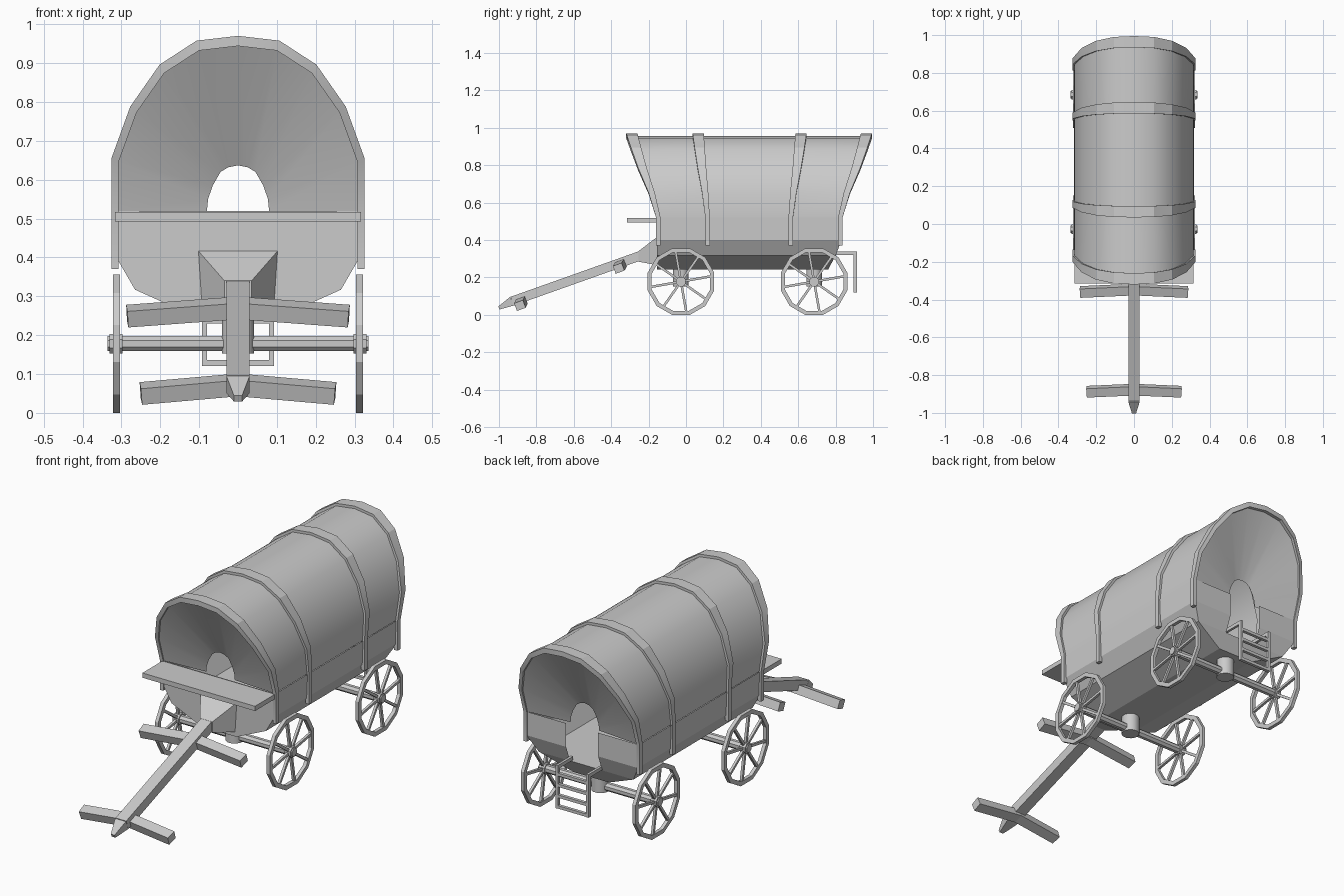
import bpy, bmesh, math
from mathutils import Vector as V

if "Cube" in bpy.data.objects:
    bpy.data.objects.remove(bpy.data.objects["Cube"])


def make(name, verts, faces, smooth=None):
    me = bpy.data.meshes.new(name)
    me.from_pydata([tuple(v) for v in verts], [], faces)
    bm = bmesh.new()
    bm.from_mesh(me)
    bmesh.ops.remove_doubles(bm, verts=bm.verts, dist=1e-5)
    bmesh.ops.recalc_face_normals(bm, faces=bm.faces)
    bm.to_mesh(me)
    bm.free()
    ob = bpy.data.objects.new(name, me)
    bpy.context.collection.objects.link(ob)
    if smooth:
        bpy.ops.object.select_all(action='DESELECT')
        ob.select_set(True)
        bpy.context.view_layer.objects.active = ob
        bpy.ops.object.shade_smooth_by_angle(angle=math.radians(smooth))
    return ob


def loft(rings, caps=True, close=False):
    """Skin equal closed rings of points; close joins last ring to first."""
    n, m = len(rings[0]), len(rings)
    verts = [p for r in rings for p in r]
    faces = [(i * n + j, i * n + (j + 1) % n,
              (i + 1) % m * n + (j + 1) % n, (i + 1) % m * n + j)
             for i in range(m if close else m - 1) for j in range(n)]
    if caps and not close:
        faces += [tuple(range(n)), tuple(range((m - 1) * n, m * n))]
    return verts, faces


def merge(*parts):
    verts, faces = [], []
    for v, f in parts:
        k = len(verts)
        verts += v
        faces += [tuple(i + k for i in q) for q in f]
    return verts, faces


def beam(p, q, w, h, up=(0, 0, 1), end=1.0, n=4):
    """Bar from p to q; rectangular (n=4) or round with n sides."""
    p, q = V(p), V(q)
    d = (q - p).normalized()
    s = d.cross(V(up)).normalized()
    u = s.cross(d)
    k = math.sqrt(0.5) if n == 4 else 0.5
    ang = [2 * math.pi * (i + 0.5) / n for i in range(n)]
    return loft([[c + s * (w * k * f * math.cos(a)) + u * (h * k * f * math.sin(a)) for a in ang]
                 for c, f in ((p, 1), (q, end))])


# Half arch of the canvas (x, z) and how far it has flared at each point
half = [(.315, .52), (.315, .65), (.268, .78), (.195, .885), (.103, .945), (0, .957)]
flare = [0, .25, .6, .84, .97, 1]
arch = half + [(-x, z) for x, z in half[-2::-1]]
flare = flare + flare[-2::-1]
hole_half = [(.08, .52), (.077, .55), (.065, .585), (.045, .62), (.025, .632), (0, .637)]
hole = hole_half + [(-x, z) for x, z in hole_half[-2::-1]]


def strip(rows):
    n = len(rows[0])
    return ([p for r in rows for p in r],
            [(i * n + j, i * n + j + 1, (i + 1) * n + j + 1, (i + 1) * n + j)
             for i in range(len(rows) - 1) for j in range(n - 1)])


def arch_row(y0, y1, sx=1, sz=1):
    return [(x * sx, y0 + (y1 - y0) * t, .52 + (z - .52) * sz) for (x, z), t in zip(arch, flare)]


# Canvas tunnel with a drawn-in funnel at each end
front, back = arch_row(-.155, -.315), arch_row(.832, .985)
make("canvas_cover", *strip([[(x, -.14, z) for x, z in hole], front,
                             arch_row(.115, .065), arch_row(.56, .615), back,
                             [(x, .81, z) for x, z in hole]]), smooth=35)

# Hoops over the canvas, with tails down the body sides
for i, (yb, yt) in enumerate([(-.148, -.29), (.115, .065), (.56, .615), (.825, .965)]):
    corners = []
    for side, sx, sz in ((-1, .975, .97), (-1, 1.035, 1.03), (1, 1.035, 1.03), (1, .975, .97)):
        y0, y1 = yb + side * .012, yt + side * .03
        row = arch_row(y0, y1, sx, sz)
        x = row[0][0]
        corners.append([(x, y0, .37)] + row + [(-x, y0, .37)])
    make("hoop_%d" % (i + 1), *loft([list(r) for r in zip(*corners)]), smooth=20)

# Wagon body: tapered hull with a door notch in the back wall
sec = [(.318, .52), (.313, .40), (.265, .317), (.10, .243)]
sec += [(-x, z) for x, z in sec[::-1]]
back_y = {.52: .832, .40: .832, .317: .80, .243: .76}
hull = strip([[(x, -.155, z) for x, z in sec], [(x, back_y[z], z) for x, z in sec]])
front_wall = ([(x, -.155, z) for x, z in sec], [tuple(range(8))])
rear = [(x, back_y[z], z) for x, z in sec]
for s in (1, -1):
    rear += [(s * .09, back_y[z], z) for z in (.52, .40, .317)]
rear_wall = (rear, [(0, 1, 9, 8), (1, 2, 10, 9), (7, 11, 12, 6), (6, 12, 13, 5),
                    (2, 3, 4, 5, 13, 10)])
floor = ([(s * .265, y, .317) for s, y in ((1, -.155), (1, .80), (-1, .80), (-1, -.155))],
         [(0, 1, 2, 3)])
make("wagon_body", *merge(hull, front_wall, rear_wall, floor))

# Driver's seat
make("seat", *beam((0, -.315, .505), (0, -.15, .505), .632, .024))

# Tongue bracket, tongue and tip
def rect(y, w, z0, z1, w0=None):
    w0 = w0 or w
    return [(-w0, y, z0), (w0, y, z0), (w, y, z1), (-w, y, z1)]


make("tongue_bracket", *loft([rect(-.15, .105, .265, .42, .095), rect(-.255, .035, .285, .34)]))
slope = (0, -.342, .94)
make("tongue", *merge(beam((0, -.24, .318), (0, -.93, .073), .06, .05, slope),
                      beam((0, -.93, .073), (0, -1.0, .037), .06, .05, slope, .35)))

# Drooping crossbars on the tongue
for name, c, e in (("rear_crossbar", (-.347, .27), (.285, -.36, .249)),
                   ("front_crossbar", (-.877, .072), (.25, -.888, .05))):
    make(name, *merge(*[beam((0, *c), (s * e[0], e[1], e[2]), .05, .044, slope)
                        for s in (1, -1)]))

# Wheels with 12-sided rims, eight spokes and hubs, plus axles and pivots
R, hz = .178, .178
for label, y in (("front", -.027), ("back", .685)):
    for side, s in (("left", -1), ("right", 1)):
        rings = []
        for i in range(12):
            a = math.radians(30 * i + 15)
            rings.append([(s * x, y + r * math.cos(a), hz + r * math.sin(a))
                          for x, r in ((.304, .184), (.322, .184), (.322, .162), (.304, .162))])
        parts = [loft(rings, close=True)]
        for i in range(8):
            a = math.radians(45 * i + 10)
            d = V((0, math.cos(a), math.sin(a)))
            o = V((s * .313, y, hz))
            parts.append(beam(o + d * .02, o + d * .166, .013, .013, (1, 0, 0)))
        parts.append(beam((s * .297, y, hz), (s * .33, y, hz), .055, .055, n=8))
        make("%s_%s_wheel" % (label, side), *merge(*parts))
    make(label + "_axle", *beam((-.336, y, hz), (.336, y, hz), .042, .042, n=8))
    make(label + "_pivot", *beam((0, y, .153), (0, y, .26), .086, .086, (0, 1, 0), n=12),
         smooth=40)

# Rear ladder with hooked rails
parts = []
for s in (1, -1):
    parts += [beam((s * .086, .79, .33), (s * .086, .912, .33), .013, .018),
              beam((s * .086, .904, .339), (s * .086, .904, .12), .013, .018, (0, 1, 0))]
for z in (.128, .183, .238, .293):
    parts.append(beam((-.086, .904, z), (.086, .904, z), .016, .015))
make("ladder", *merge(*parts))
